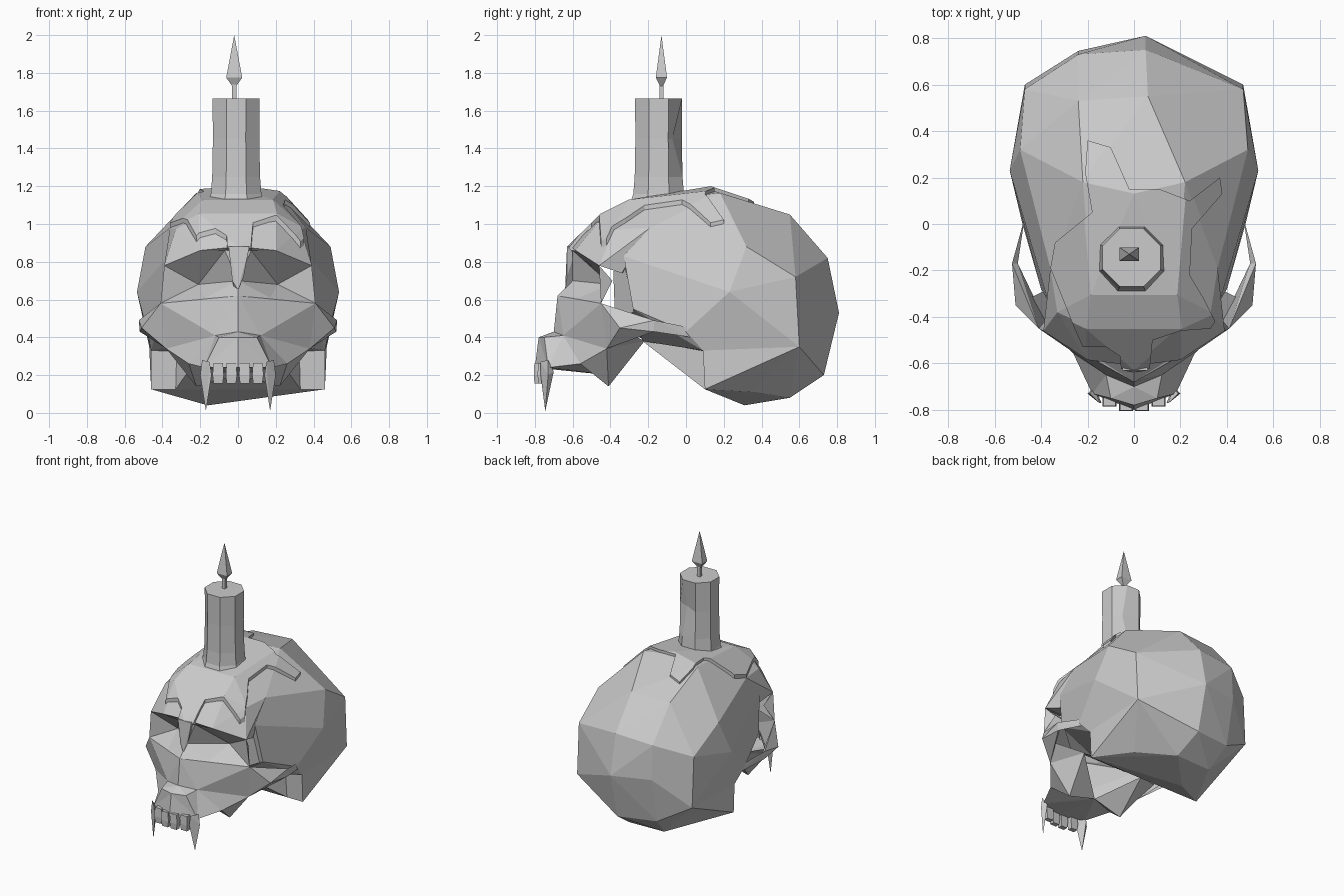
import bpy
import bmesh
from math import cos, sin, tau
from mathutils import Vector

default_cube = bpy.data.objects.get("Cube")
if default_cube:
    bpy.data.objects.remove(default_cube, do_unlink=True)

# One plain grey for every part
grey = bpy.data.materials.new("plain_grey")
grey.use_nodes = True
grey.diffuse_color = (0.6, 0.6, 0.6, 1)
grey.node_tree.nodes["Principled BSDF"].inputs["Base Color"].default_value = grey.diffuse_color


def add_object(name, bm):
    """Turn a bmesh into a flat shaded grey object."""
    mesh = bpy.data.meshes.new(name)
    bm.to_mesh(mesh)
    bm.free()
    mesh.materials.append(grey)
    obj = bpy.data.objects.new(name, mesh)
    bpy.context.scene.collection.objects.link(obj)
    return obj


def flipped(points, side):
    """Put points of the left half on the wanted side."""
    return [(side * x, y, z) for x, y, z in points]


def mirrored(points):
    """Repeat points on the other side of the middle plane."""
    return points + flipped([p for p in points if p[0]], -1)


def hull(name, points, inflate=0.0):
    """Build a faceted solid around a few corner points."""
    bm = bmesh.new()
    for point in points:
        bm.verts.new(point)
    bmesh.ops.convex_hull(bm, input=bm.verts[:])
    loose = [v for v in bm.verts if not v.link_faces]
    bmesh.ops.delete(bm, geom=loose, context="VERTS")
    bmesh.ops.recalc_face_normals(bm, faces=bm.faces[:])
    bm.normal_update()
    for vert, normal in [(v, v.normal.copy()) for v in bm.verts]:
        vert.co += normal * inflate
    bmesh.ops.dissolve_limit(bm, angle_limit=0.03, verts=bm.verts[:], edges=bm.edges[:])
    return add_object(name, bm)


def lathe(name, centre, sides, profile, squash=1.0):
    """Stack rings of (radius, height) into a closed faceted column."""
    bm = bmesh.new()
    rings = []
    for radius, height in profile:
        angles = [tau * (i + 0.5) / sides for i in range(sides)]
        rings.append([bm.verts.new((centre[0] + radius * cos(a),
                                    centre[1] + radius * squash * sin(a),
                                    height)) for a in angles])
    for low, high in zip(rings, rings[1:]):
        for i in range(sides):
            j = (i + 1) % sides
            bm.faces.new((low[i], low[j], high[j], high[i]))
    bm.faces.new(rings[0][::-1])
    bm.faces.new(rings[-1])
    bmesh.ops.remove_doubles(bm, verts=bm.verts[:], dist=0.002)
    return add_object(name, bm)


# Cranium corners: paired ones are mirrored, the back ridge is lopsided
crown = mirrored([(0, .13, 1.18), (.22, .18, 1.165), (.18, -.3, 1.11), (.36, -.19, .98),
                  (.49, .32, .88)])
crown += [(-.24, .53, 1.04), (.06, .55, 1.05)]
flank = mirrored([(.47, .58, .72), (.47, .6, .35)])
ridge = [(-.24, .73, .8), (.05, .75, .82), (-.24, .745, .55), (.05, .81, .53),
         (-.24, .68, .22), (.05, .73, .2)]
base = [(-.2, .54, .08), (.08, .55, .08), (-.16, .31, .04), (.3, .36, .11)]
temples = mirrored([(.535, .23, .64), (.48, 0, .43), (.4, -.28, .55), (.37, -.33, .83)])
ear = mirrored([(.46, .09, .33)])
throat = mirrored([(.15, -.23, .38)])
nape = mirrored([(.46, .1, .125)])
hull("cranium", crown + flank + ridge + temples + ear + throat)
hull("cranium_base", flank + ridge + base + ear + nape)
hull("skull_floor", throat + base + mirrored([(.33, .1, .125), (.33, .1, .38)]))

# Inner wall of the temples, behind the eye sockets
hull("temple_wall", mirrored([(.34, -.32, .76), (.25, -.385, .75), (.24, -.375, .48),
                              (.38, -.27, .54), (.15, -.23, .39)]))

# Forehead with the brow ridge
brow = mirrored([(0, -.61, .88), (.2, -.585, .86), (.39, -.46, .78), (.36, -.34, .74),
                 (.2, -.44, 1.04), (.33, -.38, .97), (0, -.3, .74), (.18, -.3, 1.11),
                 (.36, -.19, .98)])
hull("forehead", brow)

# Face corners on the middle plane
brow_mid, nasion, nose_tip = (0, -.61, .88), (0, -.6, .7), (0, -.68, .62)
nose_floor, gum_mid = (0, -.7, .43), (0, -.78, .4)
lip_mid, palate = (0, -.8, .24), (0, -.41, .2)

# Face corners on the left half
brow_in, brow_top, brow_out = (.07, -.6, .86), (.2, -.585, .86), (.39, -.46, .78)
orbit_out, orbit_low, socket = (.41, -.45, .58), (.17, -.57, .61), (.21, -.4, .68)
nostril, gum, lip = (.12, -.65, .41), (.1, -.75, .4), (.18, -.73, .24)
jaw, jaw_back, jaw_top = (.26, -.56, .26), (.22, -.41, .14), (.25, -.22, .38)
cheek_low, cheek_out, temple = (.38, -.42, .34), (.51, -.35, .45), (.36, -.39, .7)

# Each patch of the face fans out from one corner
face_bm = bmesh.new()


def fan(centre, *rim):
    """Add a fan of triangles to both halves of the face."""
    for side in (1, -1):
        for start, end in zip(rim, rim[1:]):
            corners = flipped((centre, start, end), side)
            face_bm.faces.new([face_bm.verts.new(c) for c in corners])


fan(socket, brow_in, brow_top, brow_out, orbit_out, orbit_low, nasion, brow_in)
fan(brow_mid, brow_in, nasion)
fan(orbit_low, nasion, nose_tip, orbit_out)
fan(nostril, nose_floor, nose_tip, orbit_out, cheek_low, jaw, lip, gum, nose_floor)
fan(gum_mid, nose_floor, gum, lip, lip_mid)
fan(cheek_low, orbit_out, cheek_out, jaw_top, jaw_back, jaw)
fan(palate, lip_mid, lip, jaw, jaw_back, jaw_top)
fan(temple, brow_out, orbit_out)
bmesh.ops.remove_doubles(face_bm, verts=face_bm.verts[:], dist=0.001)
bmesh.ops.recalc_face_normals(face_bm, faces=face_bm.faces[:])
add_object("face", face_bm)

# Cheek arches, fangs and front teeth
arch_bend = [(.525, -.17, .49), (.52, -.17, .43), (.5, -.17, .46)]
arch_end = [(.47, .03, .45), (.47, .03, .4)]
fang = [(.17, -.745, .01), (.14, -.77, .2), (.2, -.73, .2),
        (.17, -.7, .22), (.15, -.77, .27), (.19, -.73, .28)]
for side, label in ((1, "left"), (-1, "right")):
    hull(label + "_arch_front", flipped(arch_bend + [orbit_out, cheek_out, cheek_low], side))
    hull(label + "_arch_back", flipped(arch_bend + arch_end, side))
    hull(label + "_fang", flipped(fang, side))
    for place, x, y in (("inner", .035, -.785), ("outer", .105, -.765)):
        lathe(f"{label}_{place}_tooth", (side * x, y), 4,
              [(.034, .155), (.042, .2), (.036, .265)], squash=.7)

# Melted wax: a swollen skull top trimmed by a dripping outline
outline = [(-.2, .36), (-.1, .33), (-.02, .15), (.11, .15), (.24, .1), (.37, .2),
           (.38, .13), (.25, -.02), (.24, -.22), (.3, -.32), (.35, -.42), (.33, -.45),
           (.2, -.46), (.08, -.5), (.06, -.7), (-.05, -.7), (-.06, -.57), (-.12, -.53),
           (-.22, -.53), (-.26, -.44), (-.36, -.19), (-.34, -.08), (-.18, .05),
           (-.21, .22)]
wax = hull("melted_wax", crown + brow, inflate=.02)
bm = bmesh.new()
floor = bm.faces.new([bm.verts.new((x, y, .86)) for x, y in outline])
lifted = bmesh.ops.extrude_face_region(bm, geom=[floor])["geom"]
bmesh.ops.translate(bm, vec=Vector((0, 0, .6)),
                    verts=[v for v in lifted if isinstance(v, bmesh.types.BMVert)])
bmesh.ops.recalc_face_normals(bm, faces=bm.faces[:])
cutter = add_object("wax_cutter", bm)
cutter.hide_render = True
trim = wax.modifiers.new("trim", "BOOLEAN")
trim.operation = "INTERSECT"
trim.solver = "EXACT"
trim.object = cutter
graph = bpy.context.evaluated_depsgraph_get()
wax.data = bpy.data.meshes.new_from_object(wax.evaluated_get(graph))
wax.modifiers.clear()
bpy.data.objects.remove(cutter, do_unlink=True)

# Drip running down between the eyes
hull("wax_drip", [(-.05, -.63, .88), (.06, -.63, .88), (-.04, -.58, .88), (.05, -.58, .88),
                  (-.03, -.63, .7), (.03, -.63, .72), (-.02, -.6, .65), (0, -.64, .65)])

# Candle with a flared foot, wick and flame
candle = lathe("candle", (-.01, -.145), 8, [(.17, 1.09), (.145, 1.16), (.137, 1.25),
                                            (.133, 1.45), (.135, 1.665)])
for vert in candle.data.vertices:
    # The back left edge has melted inwards halfway up
    if abs(vert.co.z - 1.45) < .01 and vert.co.y > -.05 and vert.co.x > 0:
        vert.co.y -= .05
wick_at = (-.02, -.13)
lathe("wick", wick_at, 4, [(.016, 1.65), (.016, 1.75)])
lathe("flame", wick_at, 4, [(.015, 1.73), (.06, 1.775), (0, 2)], squash=.7)
